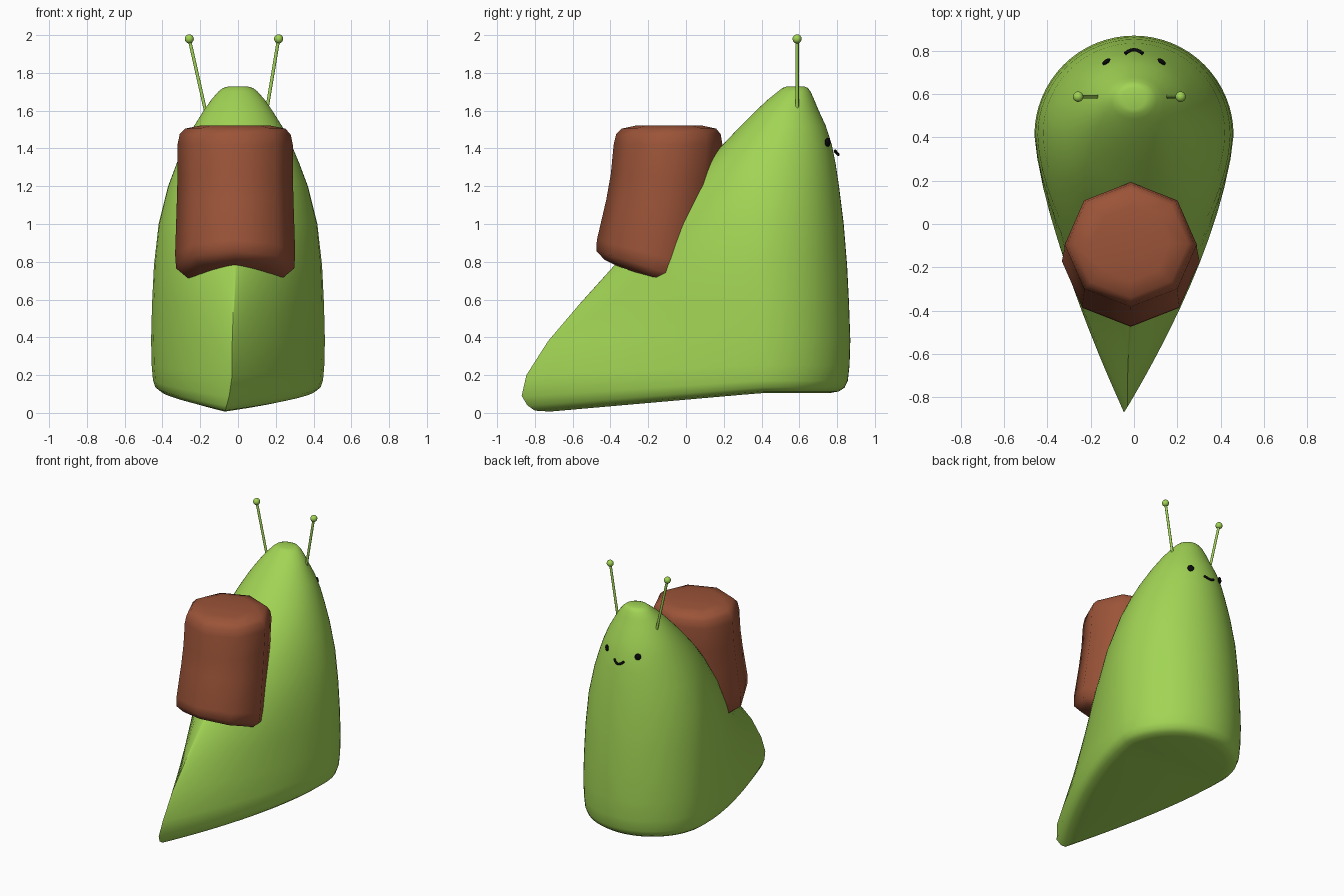
import bpy, bmesh, math
from mathutils import Vector

if "Cube" in bpy.data.objects:
    bpy.data.objects.remove(bpy.data.objects["Cube"])


def material(name, rgb):
    m = bpy.data.materials.new(name)
    m.diffuse_color = (*rgb, 1)
    m.use_nodes = True
    m.node_tree.nodes["Principled BSDF"].inputs["Base Color"].default_value = m.diffuse_color
    return m


GREEN = material("leaf green", (0.36, 0.66, 0.09))
BROWN = material("leather brown", (0.33, 0.088, 0.04))
BLACK = material("black", (0.003, 0.003, 0.003))


def loft(name, rings, mat, angle, fold_bottom=False):
    """Skin a stack of closed rings and cap both ends."""
    bm = bmesh.new()
    vs = [[bm.verts.new(p) for p in r] for r in rings]
    n = len(vs[0])
    for a, b in zip(vs, vs[1:]):
        for i in range(n):
            j = (i + 1) % n
            bm.faces.new((a[i], a[j], b[j], b[i]))
    bm.faces.new(vs[-1])
    r = vs[0]
    if fold_bottom:  # strips from side to side follow the curved sole
        q = n // 4
        for i in range(n // 2):
            quad = [r[(q + i) % n], r[(q + i + 1) % n],
                    r[(q - i - 1) % n], r[(q - i) % n]]
            quad = list(dict.fromkeys(quad))
            if len(quad) > 2:
                bm.faces.new(quad)
    else:
        bm.faces.new(r[::-1])
    bmesh.ops.recalc_face_normals(bm, faces=bm.faces)
    me = bpy.data.meshes.new(name)
    bm.to_mesh(me)
    bm.free()
    ob = bpy.data.objects.new(name, me)
    bpy.context.collection.objects.link(ob)
    me.materials.append(mat)
    smooth(ob, angle)
    return ob


def smooth(ob, angle=60):
    bpy.ops.object.select_all(action='DESELECT')
    bpy.context.view_layer.objects.active = ob
    ob.select_set(True)
    bpy.ops.object.shade_smooth_by_angle(angle=math.radians(angle))


# Body: teardrop slices (height, head-side y, tail-side y, widest y, half width)
SLICES = [
    (0.00, 0.76, -0.72, 0.41, 0.36), (0.012, 0.81, -0.80, 0.41, 0.41),
    (0.04, 0.84, -0.84, 0.41, 0.437), (0.09, 0.857, -0.87, 0.41, 0.45),
    (0.20, 0.866, -0.845, 0.41, 0.457), (0.38, 0.87, -0.73, 0.41, 0.46),
    (0.58, 0.863, -0.56, 0.41, 0.455), (0.78, 0.853, -0.38, 0.41, 0.445),
    (1.00, 0.835, -0.18, 0.42, 0.42), (1.20, 0.81, 0.0, 0.44, 0.37),
    (1.32, 0.792, 0.105, 0.46, 0.325), (1.42, 0.772, 0.195, 0.485, 0.283),
    (1.52, 0.74, 0.29, 0.515, 0.232), (1.60, 0.703, 0.37, 0.535, 0.182),
    (1.66, 0.678, 0.435, 0.56, 0.14), (1.70, 0.66, 0.485, 0.575, 0.105),
    (1.72, 0.645, 0.51, 0.58, 0.08), (1.727, 0.63, 0.53, 0.585, 0.055),
]
N = 64


def body_slice(h, yf, yb, yc, w):
    k = min(max((h - 0.4) / 0.9, 0), 1)   # sharp tail low down, round on top
    pts = []
    for i in range(N):
        t = 2 * math.pi * i / N
        c, s = math.cos(t), math.sin(t)
        if s >= 0:
            x, y = w * c, yc + (yf - yc) * s
        else:
            s = min(-s, 1)
            f = max(1 - s ** (1.5 + 0.5 * k), 0) ** (1 - 0.5 * k)
            if h < 1.3:
                f = max(f, 0.001)
            x = math.copysign(w * f, c) - s * s * (1 - k) * (
                0.03 + 0.04 * max(0, 1 - h / 0.15))
            y = yc - (yc - yb) * s
        u = min(max((y + 0.8) / 1.2, 0), 1)
        lift = 0.105 * u * max(0, 1 - h / 0.4)
        pts.append((x, y, h + lift))
    return pts


loft("body", [body_slice(*s) for s in SLICES], GREEN, 80, True)

# Backpack: rounded eight-sided block (centre z, centre y, radius, tilt)
PACK = [
    (0.715, -0.18, 0.19, -0.34), (0.725, -0.18, 0.25, -0.34),
    (0.765, -0.18, 0.295, -0.31), (0.84, -0.172, 0.30, -0.25),
    (1.10, -0.13, 0.292, -0.1), (1.25, -0.11, 0.288, -0.05),
    (1.42, -0.095, 0.288, 0), (1.475, -0.093, 0.277, 0),
    (1.505, -0.09, 0.25, 0), (1.522, -0.09, 0.17, 0),
]
pack_rings = []
for z, yc, r, tilt in PACK:
    ring = []
    for i in range(8):
        a = math.pi / 4 * i
        dy = r * math.sin(a)
        ring.append((-0.015 + 1.06 * r * math.cos(a), yc + dy, z + tilt * dy))
    pack_rings.append(ring)
loft("backpack", pack_rings, BROWN, 50)


def ball(name, loc, scale, mat, turn=0):
    bpy.ops.mesh.primitive_uv_sphere_add(segments=20, ring_count=12, radius=1,
                                         location=loc, rotation=(0, 0, turn))
    ob = bpy.context.object
    ob.name = name
    ob.scale = scale
    ob.data.materials.append(mat)
    smooth(ob)


def tube(name, points, radius, mat):
    cu = bpy.data.curves.new(name, 'CURVE')
    cu.dimensions = '3D'
    cu.bevel_depth = radius
    cu.bevel_resolution = 3
    cu.use_fill_caps = True
    sp = cu.splines.new('POLY')
    sp.points.add(len(points) - 1)
    for p, co in zip(sp.points, points):
        p.co = (*co, 1)
    cu.materials.append(mat)
    ob = bpy.data.objects.new(name, cu)
    bpy.context.collection.objects.link(ob)


# Feelers with round tips, and eyes, on both sides
for side, base, tip, sx in (("left", -0.17, -0.258, -1), ("right", 0.15, 0.215, 1)):
    tube(side + "_feeler", [(base, 0.588, 1.59), (tip, 0.588, 1.98)], 0.009, GREEN)
    ball(side + "_feeler_tip", (tip, 0.588, 1.98), (0.024,) * 3, GREEN)
    ball(side + "_eye", (sx * 0.128, 0.75, 1.433), (0.022, 0.01, 0.024), BLACK,
         -sx * math.radians(35))

# Smiling mouth
tube("mouth", [(0.04 * t, 0.805 - 0.017 * t * t, 1.368 + 0.02 * t * t)
               for t in (-1, -0.67, -0.33, 0, 0.33, 0.67, 1)], 0.008, BLACK)
